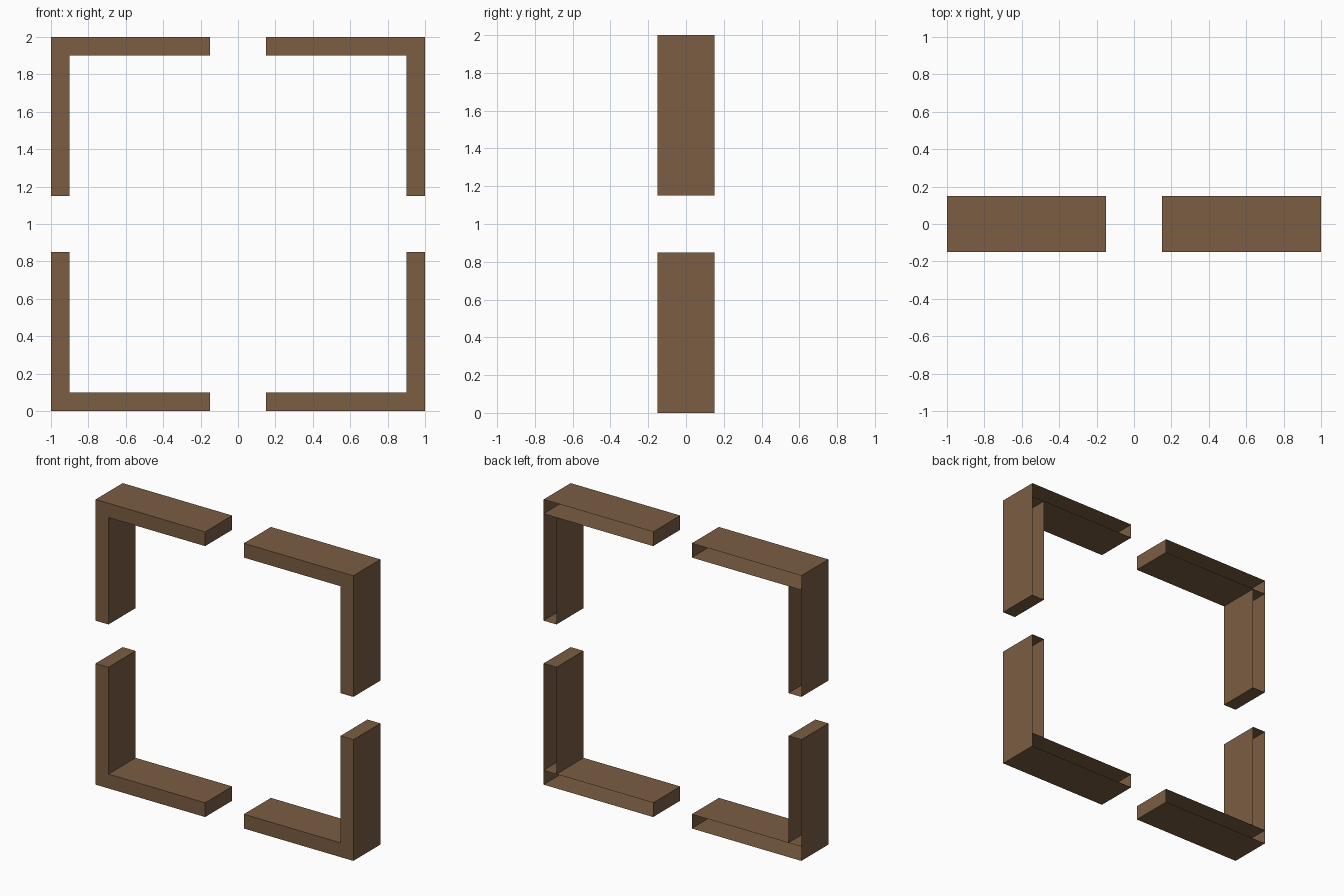
import bpy, bmesh
from mathutils import Vector

if "Cube" in bpy.data.objects:
    bpy.data.objects.remove(bpy.data.objects["Cube"])

HALF, GAP, THICK, DEPTH = 1.0, 0.15, 0.10, 0.30
MID_Z = 1.0

wood = bpy.data.materials.new("brown_wood")
wood.diffuse_color = (0.20, 0.11, 0.055, 1)
wood.use_nodes = True
wood.node_tree.nodes["Principled BSDF"].inputs["Base Color"].default_value = wood.diffuse_color


def add_bar(bm, x_range, z_range, open_dirs):
    """Hollow bar as a box, leaving out the faces that point along open_dirs."""
    (x0, x1), (z0, z1) = sorted(x_range), sorted(z_range)
    size = Vector((x1 - x0, DEPTH, z1 - z0))
    centre = Vector(((x0 + x1) / 2, 0, (z0 + z1) / 2))
    verts = bmesh.ops.create_cube(bm, size=1)["verts"]
    faces = {f for v in verts for f in v.link_faces}
    for v in verts:
        v.co = centre + v.co * size
    bm.normal_update()
    doomed = [f for f in faces if any(f.normal.dot(d) > 0.9 for d in open_dirs)]
    bmesh.ops.delete(bm, geom=doomed, context="FACES_ONLY")


def corner_bracket(name, sx, sz):
    bm = bmesh.new()
    back = Vector((0, 1, 0))
    outer_z, inner_z = MID_Z + sz * HALF, MID_Z + sz * (HALF - THICK)
    # Horizontal arm, open at the back
    add_bar(bm, (sx * GAP, sx * HALF), (inner_z, outer_z), [back])
    # Vertical arm, open at the back and where it meets the horizontal arm
    add_bar(bm, (sx * (HALF - THICK), sx * HALF), (MID_Z + sz * GAP, inner_z),
            [back, Vector((0, 0, sz))])
    mesh = bpy.data.meshes.new(name)
    bm.to_mesh(mesh)
    bm.free()
    mesh.materials.append(wood)
    bpy.context.collection.objects.link(bpy.data.objects.new(name, mesh))


# Four corner brackets of the frame
for side, sx in (("left", -1), ("right", 1)):
    for level, sz in (("lower", -1), ("upper", 1)):
        corner_bracket(f"{level}_{side}_corner", sx, sz)
